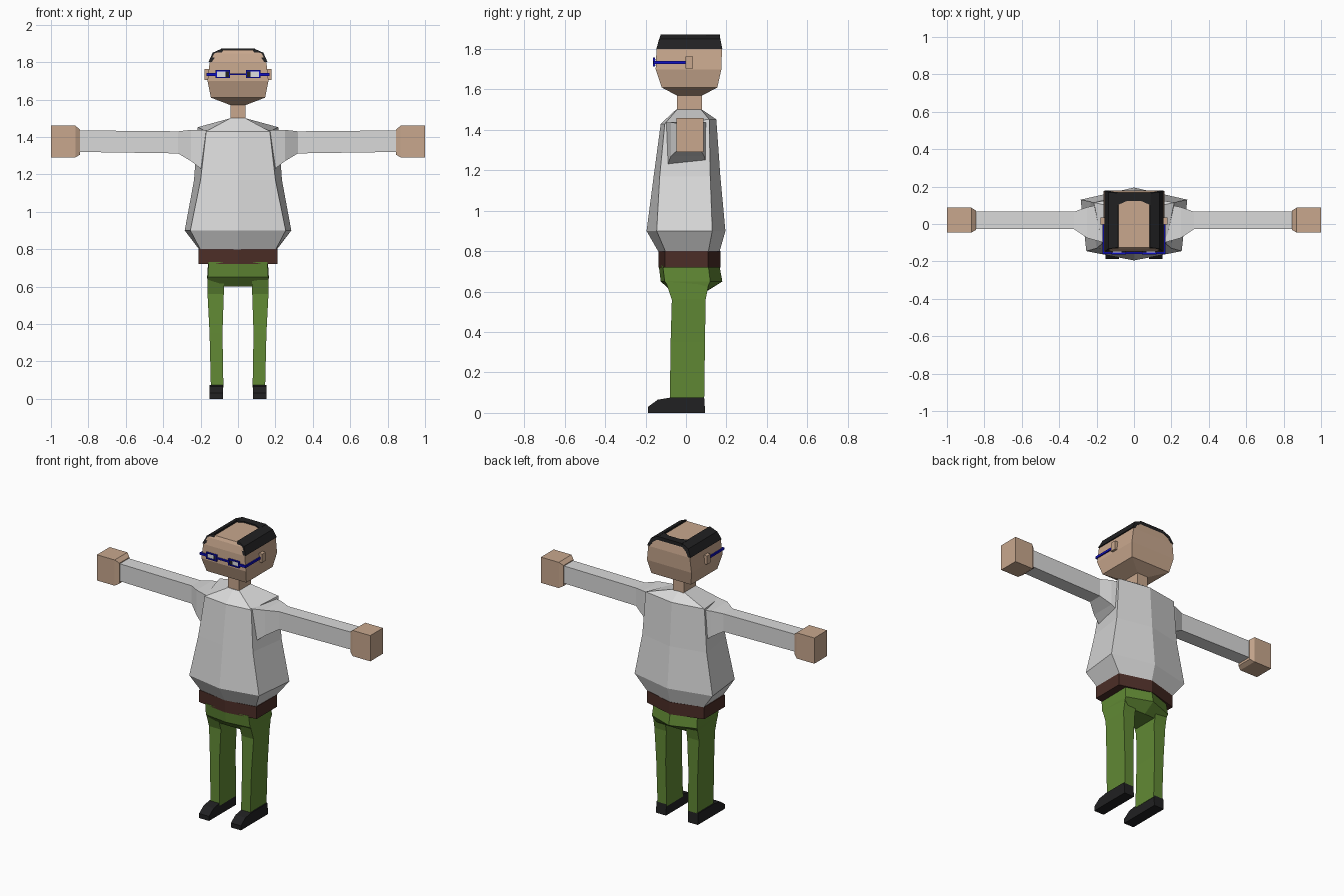
import bpy, bmesh

cube = bpy.data.objects.get("Cube")
if cube:
    bpy.data.objects.remove(cube, do_unlink=True)


def material(name, r, g, b):
    m = bpy.data.materials.new(name)
    m.use_nodes = True
    m.diffuse_color = (r, g, b, 1)
    m.node_tree.nodes["Principled BSDF"].inputs["Base Color"].default_value = (r, g, b, 1)
    return m


SKIN = material("skin", .58, .39, .27)
SHIRT = material("light grey shirt", .70, .70, .70)
GREEN = material("green trousers", .12, .25, .035)
BROWN = material("brown belt", .072, .027, .02)
BLACK = material("black", .015, .015, .016)
BLUE = material("blue frame", .005, .005, .55)
WHITE = material("eye white", .75, .75, .75)


def loft(name, rings, mat):
    """Skin a stack of equal-length rings and cap both ends."""
    bm = bmesh.new()
    loops = [[bm.verts.new(p) for p in ring] for ring in rings]
    n = len(loops[0])
    for a, b in zip(loops, loops[1:]):
        for i in range(n):
            j = (i + 1) % n
            bm.faces.new((a[i], a[j], b[j], b[i]))
    bm.faces.new(loops[0])
    bm.faces.new(loops[-1])
    bmesh.ops.recalc_face_normals(bm, faces=bm.faces)
    me = bpy.data.meshes.new(name)
    bm.to_mesh(me)
    bm.free()
    me.materials.append(mat)
    ob = bpy.data.objects.new(name, me)
    bpy.context.scene.collection.objects.link(ob)
    return ob


def rect(z, x0, x1, y0, y1):
    return [(x0, y0, z), (x1, y0, z), (x1, y1, z), (x0, y1, z)]


def box(name, x0, x1, y0, y1, z0, z1, mat):
    return loft(name, [rect(z, x0, x1, y0, y1) for z in (z0, z1)], mat)


def hexring(z, fx, fy, bx, by, front, back, lift=0):
    """Six-sided body section with a ridge down the front and the back."""
    return [(0, front, z), (fx, fy, z), (bx, by, z + lift),
            (0, back, z + lift), (-bx, by, z + lift), (-fx, fy, z)]


def across(x, y0, y1, z0, z1):
    return [(x, y0, z0), (x, y1, z0), (x, y1, z1), (x, y0, z1)]


def mirror(rings, s):
    return [[(s * x, y, z) for x, y, z in r] for r in rings]


# Torso, belt and hips
loft("shirt", [
    hexring(.795, .20, -.10, .205, .11, -.135, .165),
    hexring(.90, .255, -.145, .285, .13, -.195, .195),
    hexring(1.17, .20, -.13, .235, .12, -.16, .17),
    hexring(1.43, .17, -.105, .215, .115, -.125, .15, .022),
    hexring(1.50, .04, -.045, .04, .075, -.05, .08)], SHIRT)
loft("belt", [hexring(z, .21, -.105, .21, .11, -.137, .17) for z in (.72, .80)], BROWN)
loft("hips", [
    hexring(.60, .155, -.07, .16, .095, -.07, .10),
    hexring(.65, .162, -.105, .165, .12, -.125, .18),
    hexring(.73, .157, -.115, .16, .11, -.135, .165)], GREEN)

# Neck and head
box("neck", -.04, .04, -.045, .08, 1.47, 1.60, SKIN)
loft("head", [rect(z, -x, x, y0, y1) for z, x, y0, y1 in (
    (1.57, .04, -.045, .08), (1.61, .145, -.12, .155), (1.70, .163, -.15, .175),
    (1.797, .152, -.146, .178), (1.845, .128, -.135, .17), (1.864, .08, -.125, .165))], SKIN)

# Hair strip behind the bald patch
band = [(-.09, .10), (-.04, .122), (.04, .122), (.09, .10), (.09, .169), (-.09, .169)]
loft("back_hair", [[(x, y, z) for x, y in band] for z in (1.84, 1.872)], BLACK)

hair = [(.158, 1.80), (.136, 1.85), (.085, 1.873), (.083, 1.855), (.12, 1.83), (.14, 1.80)]
arm = [across(.16, -.10, .11, 1.20, 1.435), across(.25, -.075, .09, 1.27, 1.438),
       across(.32, -.028, .066, 1.312, 1.43), across(.86, -.028, .066, 1.32, 1.435)]
hand = [across(.845, -.032, .072, 1.305, 1.44), across(.87, -.046, .087, 1.29, 1.46),
        across(1, -.046, .087, 1.29, 1.46)]
leg = [rect(.06, .078, .145, -.08, .09), rect(.35, .083, .152, -.076, .094),
       rect(.56, .076, .163, -.07, .097), rect(.65, .076, .162, -.10, .115)]
shoe = [(.095, 0), (.09, .075), (-.08, .075), (-.14, .065), (-.188, .03), (-.188, 0)]

for side, s in (("left", 1), ("right", -1)):
    # Limbs
    loft(side + "_sleeve", mirror(arm, s), SHIRT)
    loft(side + "_hand", mirror(hand, s), SKIN)
    loft(side + "_trouser_leg", mirror(leg, s), GREEN)
    loft(side + "_shoe", [[(s * x, y, z) for y, z in shoe] for x in (.08, .153)], BLACK)

    # Hair over the temple, leaning inward with the head
    loft(side + "_hair", [
        [(s * x, y + lean * (z - 1.80), z) for x, z in hair]
        for y, lean in ((-.147, .3), (.18, -.2))], BLACK)

    def part(name, x0, x1, *rest):
        box(side + "_" + name, *sorted((s * x0, s * x1)), *rest)

    # Ear, eye and glasses
    part("ear", .14, .178, -.003, .035, 1.705, 1.762, SKIN)
    part("eye", .068, .114, -.156, -.147, 1.718, 1.752, WHITE)
    part("pupil", .045, .068, -.157, -.148, 1.718, 1.752, BLACK)
    for name, z in (("lower", 1.714), ("upper", 1.75)):
        part(name + "_rim", .042, .12, -.163, -.153, z, z + .007, BLUE)
    for name, x in (("inner", .042), ("outer", .113)):
        part(name + "_rim", x, x + .007, -.163, -.153, 1.714, 1.757, BLUE)
    part("hinge", .12, .168, -.161, -.15, 1.727, 1.741, BLUE)
    part("temple_arm", .16, .168, -.161, 0, 1.727, 1.741, BLUE)

box("glasses_bridge", -.042, .042, -.161, -.149, 1.73, 1.739, BLUE)
